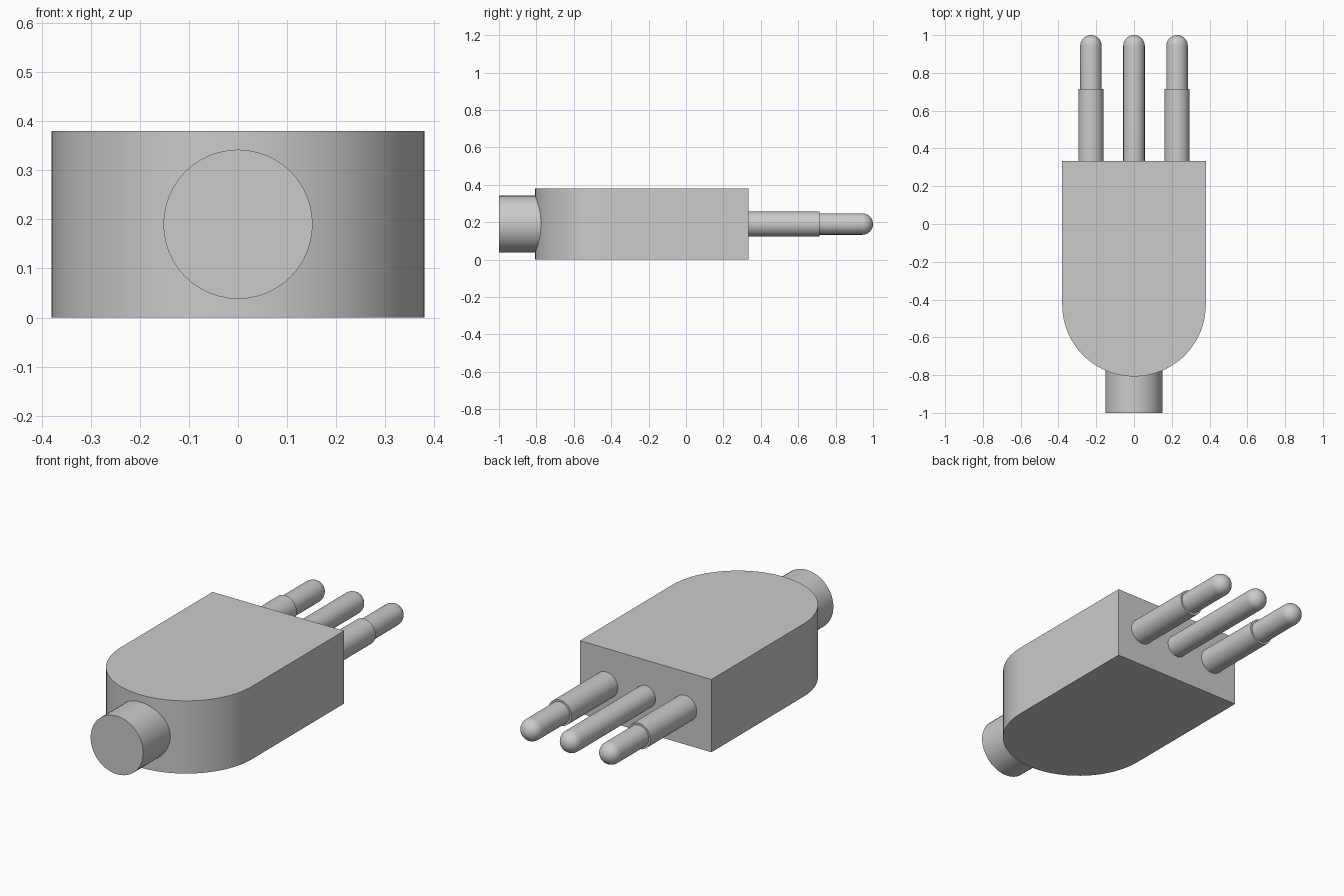
import bpy, bmesh, math
from mathutils import Matrix, Vector

cube = bpy.data.objects.get("Cube")
if cube:
    bpy.data.objects.remove(cube, do_unlink=True)

grey = bpy.data.materials.new("plain_grey")
grey.use_nodes = True
colour = (0.6, 0.6, 0.6, 1)
grey.diffuse_color = colour
grey.node_tree.nodes["Principled BSDF"].inputs["Base Color"].default_value = colour

MID_Z = 0.19


def finish(name, bm):
    bmesh.ops.recalc_face_normals(bm, faces=bm.faces)
    mesh = bpy.data.meshes.new(name)
    bm.to_mesh(mesh)
    bm.free()
    mesh.materials.append(grey)
    obj = bpy.data.objects.new(name, mesh)
    bpy.context.collection.objects.link(obj)
    bpy.ops.object.select_all(action="DESELECT")
    obj.select_set(True)
    bpy.context.view_layer.objects.active = obj
    bpy.ops.object.shade_smooth_by_angle(angle=math.radians(35))
    return obj


def rod(name, x, radius, y0, y1, rounded=False, sides=48):
    """Rod along y, with a flat or a hemispherical end at y1."""
    bm = bmesh.new()
    rings = [(radius, y0)]
    if rounded:
        for i in range(10):
            a = i / 10 * math.pi / 2
            rings.append((radius * math.cos(a), y1 - radius + radius * math.sin(a)))
    else:
        rings.append((radius, y1))
    loops = []
    for r, y in rings:
        angles = [2 * math.pi * k / sides for k in range(sides)]
        loops.append([bm.verts.new((x + r * math.cos(a), y, MID_Z + r * math.sin(a)))
                      for a in angles])
    for low, high in zip(loops, loops[1:]):
        for k in range(sides):
            n = (k + 1) % sides
            bm.faces.new((low[k], low[n], high[n], high[k]))
    bm.faces.new(loops[0])
    if rounded:
        tip = bm.verts.new((x, y1, MID_Z))
        for k in range(sides):
            bm.faces.new((loops[-1][k], loops[-1][(k + 1) % sides], tip))
    else:
        bm.faces.new(loops[-1])
    return finish(name, bm)


# Plug body: straight back, half-round front
half, back, centre_y = 0.38, 0.333, -0.427
bm = bmesh.new()
outline = [(half, back), (-half, back)]
for i in range(49):
    a = math.pi + math.pi * i / 48
    outline.append((half * math.cos(a), centre_y + half * math.sin(a)))
base = bm.faces.new([bm.verts.new((x, y, 0)) for x, y in outline])
top = bmesh.ops.extrude_face_region(bm, geom=[base])
bmesh.ops.translate(bm, vec=(0, 0, 2 * MID_Z),
                    verts=[v for v in top["geom"] if isinstance(v, bmesh.types.BMVert)])
finish("plug_body", bm)

# Cable stub
rod("cable_stub", 0, 0.152, -1, -0.7)

# Pins, the outer two sleeved
rod("middle_pin", 0, 0.057, 0.3, 1, rounded=True)
for side, x in (("left", 0.228), ("right", -0.228)):
    rod(side + "_pin", x, 0.057, 0.3, 1, rounded=True)
    rod(side + "_pin_sleeve", x, 0.067, 0.3, 0.715)
